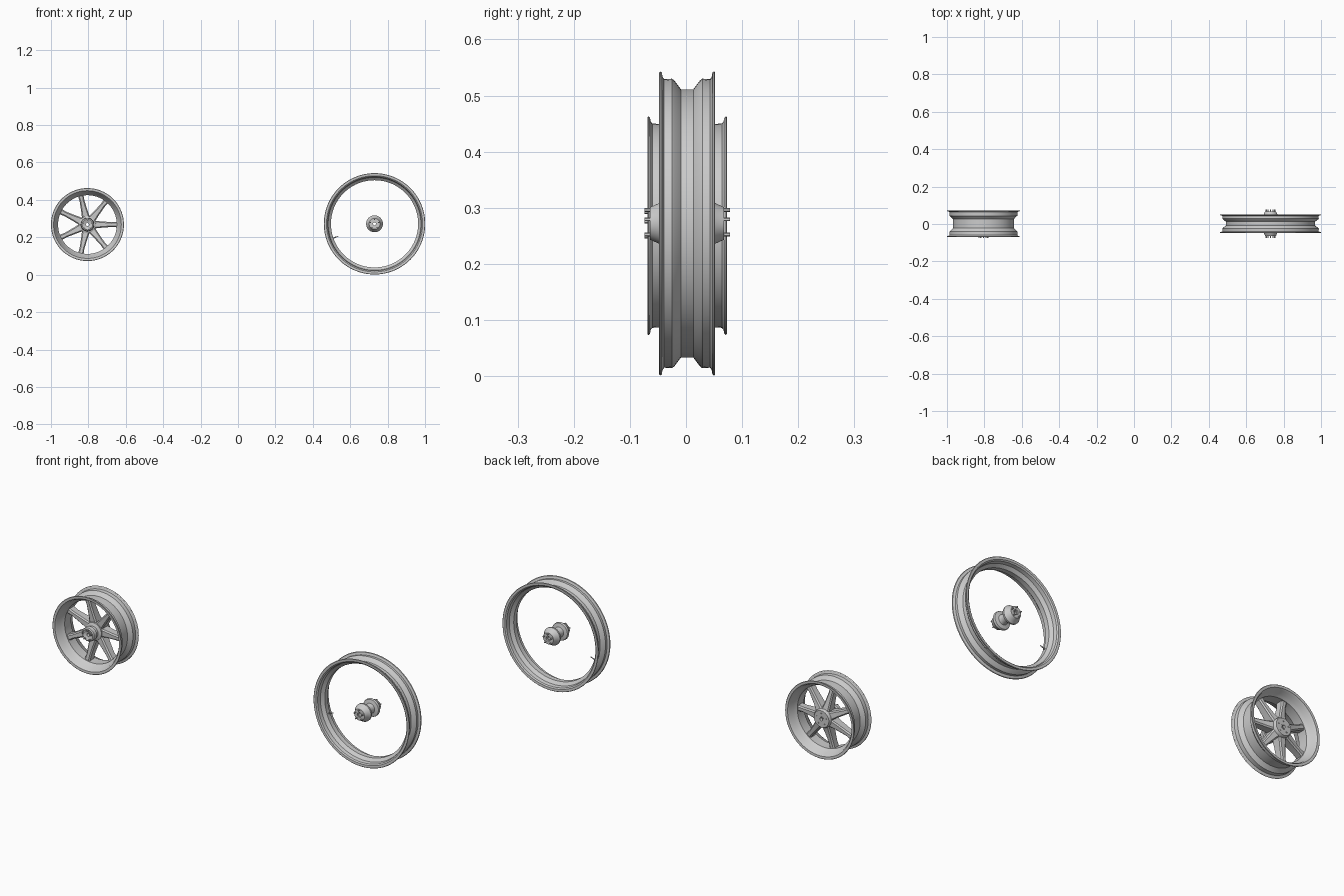
import bpy, bmesh, math
from mathutils import Matrix, Vector

cube = bpy.data.objects.get("Cube")
if cube:
    bpy.data.objects.remove(cube)

metal = bpy.data.materials.new("brushed_grey")
metal.use_nodes = True
GREY = (0.6, 0.6, 0.6, 1)
metal.diffuse_color = GREY
metal.node_tree.nodes["Principled BSDF"].inputs["Base Color"].default_value = GREY

SMALL = Vector((-0.805, 0.002, 0.268))
LARGE = Vector((0.73, 0.002, 0.272))


def finish(bm, name, centre, angle=35):
    bmesh.ops.recalc_face_normals(bm, faces=bm.faces)
    mesh = bpy.data.meshes.new(name)
    bm.to_mesh(mesh)
    bm.free()
    mesh.materials.append(metal)
    obj = bpy.data.objects.new(name, mesh)
    bpy.context.collection.objects.link(obj)
    obj.location = centre
    bpy.ops.object.select_all(action="DESELECT")
    obj.select_set(True)
    bpy.context.view_layer.objects.active = obj
    bpy.ops.object.shade_smooth_by_angle(angle=math.radians(angle))
    return obj


def lathe(name, profile, centre, steps=96):
    """Spin a closed loop of (radius, y) points about the axle."""
    bm = bmesh.new()
    rings = []
    for i in range(steps):
        a = math.tau * i / steps
        rings.append([bm.verts.new((r * math.cos(a), y, r * math.sin(a))) for r, y in profile])
    n = len(profile)
    for i in range(steps):
        p, q = rings[i], rings[(i + 1) % steps]
        for j in range(n):
            k = (j + 1) % n
            bm.faces.new((p[j], p[k], q[k], q[j]))
    bmesh.ops.remove_doubles(bm, verts=bm.verts, dist=1e-5)
    return finish(bm, name, centre)


def rim(name, outer, inner, centre):
    """Mirror half a rim section, given from the middle to the lip."""
    skin = [(r, -y) for r, y in reversed(outer)] + outer
    lining = list(reversed(inner)) + [(r, -y) for r, y in inner]
    return lathe(name, skin + lining, centre)


def bolts(name, count, radius, y, centre, size=0.0035, length=0.007):
    bm = bmesh.new()
    turn = Matrix.Rotation(math.pi / 2, 4, "X")
    for i in range(count):
        a = math.pi / 2 + math.tau * i / count
        place = Matrix.Translation((radius * math.cos(a), y, radius * math.sin(a)))
        bmesh.ops.create_cone(bm, cap_ends=True, segments=6, radius1=size, radius2=size,
                              depth=length, matrix=place @ turn)
    return finish(bm, name, centre)


# Large narrow rim
rim("large_rim",
    [(0.239, 0.011), (0.255, 0.023), (0.258, 0.027), (0.257, 0.041),
     (0.262, 0.044), (0.269, 0.045), (0.271, 0.048), (0.269, 0.05)],
    [(0.233, 0.012), (0.248, 0.026), (0.251, 0.044), (0.257, 0.049)], LARGE)

# Small wide rim
rim("small_rim",
    [(0.163, 0.024), (0.175, 0.037), (0.181, 0.042), (0.182, 0.062),
     (0.186, 0.065), (0.192, 0.066), (0.195, 0.069), (0.193, 0.071)],
    [(0.157, 0.026), (0.169, 0.041), (0.175, 0.062), (0.181, 0.07)], SMALL)

# Spool hub of the large wheel
half = [(0.022, 0.012), (0.025, 0.022), (0.043, 0.026), (0.045, 0.03), (0.045, 0.037),
        (0.042, 0.041), (0.037, 0.048), (0.029, 0.066), (0.012, 0.066), (0.012, 0.06)]
lathe("large_hub", [(r, -y) for r, y in reversed(half)] + half, LARGE, 64)
for side, y in (("front", -0.07), ("back", 0.07)):
    bolts("large_hub_bolts_" + side, 5, 0.024, y, LARGE, length=0.012)

# Stepped hub of the small wheel
lathe("small_hub",
      [(0.012, -0.058), (0.028, -0.064), (0.034, -0.06), (0.036, -0.042), (0.03, -0.038),
       (0.03, -0.024), (0.045, -0.018), (0.047, 0.048), (0.042, 0.056), (0.012, 0.056)],
      SMALL, 64)
bolts("small_hub_bolts", 5, 0.024, -0.07, SMALL, length=0.012)
bolts("small_hub_back_bolts", 5, 0.028, 0.057, SMALL, length=0.005)

# Axle sleeves
for name, centre in (("large_axle_sleeve", LARGE), ("small_axle_sleeve", SMALL)):
    lathe(name, [(0.008, -0.06), (0.013, -0.06), (0.013, 0.058), (0.008, 0.058)], centre, 32)

# Seven tapered spokes with chamfered edges
SPOKES = 7
bm = bmesh.new()
for i in range(SPOKES):
    spin = Matrix.Rotation(math.tau * i / SPOKES, 4, "Y")
    loops = []
    # radius, half width, front y, back y
    for r, w, f, b in ((0.036, 0.021, -0.012, 0.044), (0.075, 0.017, -0.014, 0.034),
                       (0.13, 0.013, -0.018, 0.024), (0.162, 0.015, -0.022, 0.022)):
        c = 0.006
        section = [(-w + c, f), (w - c, f), (w, f + c), (w, b - c),
                   (w - c, b), (-w + c, b), (-w, b - c), (-w, f + c)]
        loops.append([bm.verts.new(spin @ Vector((r, y, z))) for z, y in section])
    for p, q in zip(loops, loops[1:]):
        for j in range(len(p)):
            k = (j + 1) % len(p)
            bm.faces.new((p[j], p[k], q[k], q[j]))
    bm.faces.new(loops[0])
    bm.faces.new(loops[-1])
finish(bm, "small_spokes", SMALL, 30)

# Valve stem pointing inward from the large rim
bm = bmesh.new()
a = math.radians(199)
inward = Vector((-math.cos(a), 0, -math.sin(a)))
aim = inward.to_track_quat("Z", "Y").to_matrix().to_4x4()
for start, length, radius in ((0.235, 0.02, 0.003), (0.217, 0.012, 0.002)):
    place = Matrix.Translation(-inward * (start - length / 2))
    bmesh.ops.create_cone(bm, cap_ends=True, segments=12, radius1=radius, radius2=radius,
                          depth=length, matrix=place @ aim)
finish(bm, "valve_stem", LARGE)
